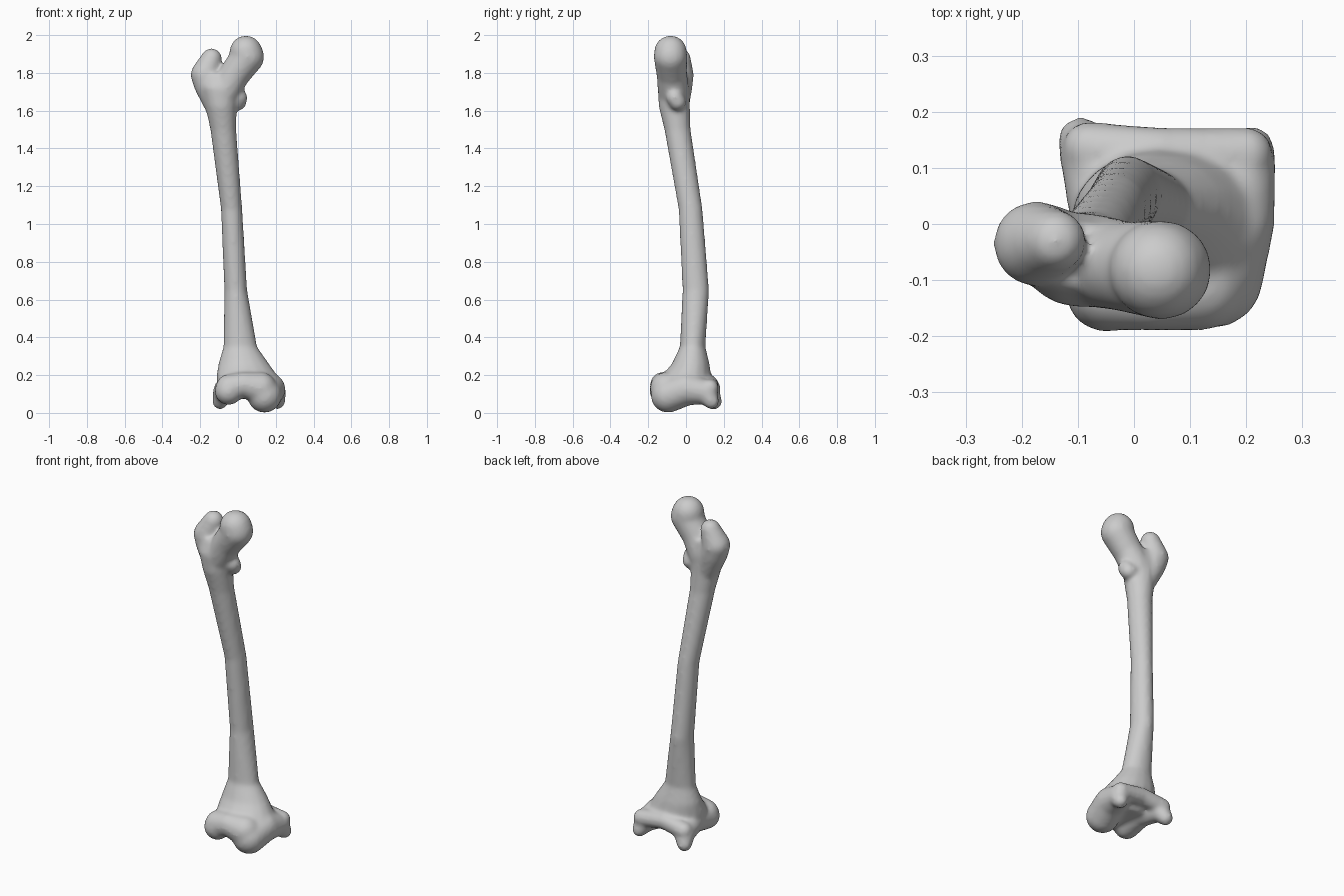
import bpy, bmesh, math
from mathutils import Vector, Matrix

cube = bpy.data.objects.get("Cube")
if cube:
    bpy.data.objects.remove(cube, do_unlink=True)

bone_grey = bpy.data.materials.new("bone_grey")
bone_grey.use_nodes = True
COLOUR = (0.6, 0.6, 0.6, 1)
bone_grey.diffuse_color = COLOUR
bone_grey.node_tree.nodes["Principled BSDF"].inputs["Base Color"].default_value = COLOUR

bm = bmesh.new()
SIDES = 16


def loft(sections):
    """Closed tube through horizontal ellipses (z, x centre, y centre, x radius, y radius)."""
    rings = []
    for z, cx, cy, rx, ry in sections:
        angles = [math.tau * i / SIDES for i in range(SIDES)]
        rings.append([bm.verts.new((cx + rx * math.cos(a), cy + ry * math.sin(a), z))
                      for a in angles])
    for low, high in zip(rings, rings[1:]):
        for i in range(SIDES):
            j = (i + 1) % SIDES
            bm.faces.new((low[i], low[j], high[j], high[i]))
    bm.faces.new(rings[0][::-1])
    bm.faces.new(rings[-1])


def ridge(*knots, steps=5, swell=0.004):
    """Rounded ridge: overlapping balls between knots (x, y, z, radius)."""
    for a, b in zip(knots, knots[1:]):
        for i in range(steps + 1):
            p = Vector(a).lerp(Vector(b), i / steps)
            bmesh.ops.create_uvsphere(bm, u_segments=16, v_segments=10, radius=p[3] + swell,
                                      matrix=Matrix.Translation(p[:3]))


# shaft, flaring into the knee end
loft([
    (0.08, 0.04, -0.02, 0.10, 0.10),
    (0.13, 0.05, 0.00, 0.16, 0.14),
    (0.19, 0.05, 0.00, 0.165, 0.135),
    (0.26, 0.03, 0.025, 0.135, 0.10),
    (0.35, 0.012, 0.035, 0.09, 0.068),
    (0.65, -0.012, 0.052, 0.061, 0.071),
    (1.08, -0.034, 0.024, 0.057, 0.064),
    (1.50, -0.078, -0.045, 0.069, 0.070),
    (1.62, -0.090, -0.062, 0.083, 0.083),
    (1.72, -0.095, -0.065, 0.105, 0.085),
    (1.80, -0.11, -0.055, 0.09, 0.06),
])

# ball head and neck
ridge((0.042, -0.082, 1.91, 0.084), (0.05, -0.082, 1.885, 0.086),
      (-0.02, -0.075, 1.79, 0.078), (-0.07, -0.065, 1.70, 0.08))
# outer hip knob
ridge((-0.14, -0.03, 1.875, 0.052), (-0.175, -0.035, 1.79, 0.073),
      (-0.155, -0.04, 1.73, 0.072), (-0.10, -0.05, 1.60, 0.06))
# small inner knob
ridge((0.005, -0.06, 1.67, 0.042), (0.0, -0.045, 1.645, 0.042), (-0.06, -0.05, 1.66, 0.05))

# front of the knee with its groove
ridge((-0.045, -0.115, 0.13, 0.072), (0.03, -0.125, 0.15, 0.062), (0.12, -0.105, 0.13, 0.082))
# inner knee knuckle
ridge((0.14, -0.095, 0.092, 0.088), (0.165, 0.0, 0.125, 0.083),
      (0.19, 0.10, 0.11, 0.06), (0.21, 0.135, 0.06, 0.037))
# outer knee knuckle
ridge((-0.05, -0.12, 0.115, 0.07), (-0.045, 0.0, 0.13, 0.065),
      (-0.075, 0.12, 0.11, 0.055), (-0.095, 0.15, 0.06, 0.038))
# bridge across the back of the knee
ridge((-0.08, 0.135, 0.13, 0.045), (0.05, 0.125, 0.15, 0.045), (0.20, 0.125, 0.13, 0.045))

# fuse the parts into one smooth surface
bmesh.ops.recalc_face_normals(bm, faces=bm.faces)
mesh = bpy.data.meshes.new("thigh_bone")
bm.to_mesh(mesh)
bm.free()
mesh.materials.append(bone_grey)
bone = bpy.data.objects.new("thigh_bone", mesh)
bpy.context.collection.objects.link(bone)

fuse = bone.modifiers.new("fuse", 'REMESH')
fuse.mode = 'VOXEL'
fuse.voxel_size = 0.01
fuse.use_smooth_shade = True
soften = bone.modifiers.new("soften", 'SMOOTH')
soften.factor = 0.5
soften.iterations = 14
